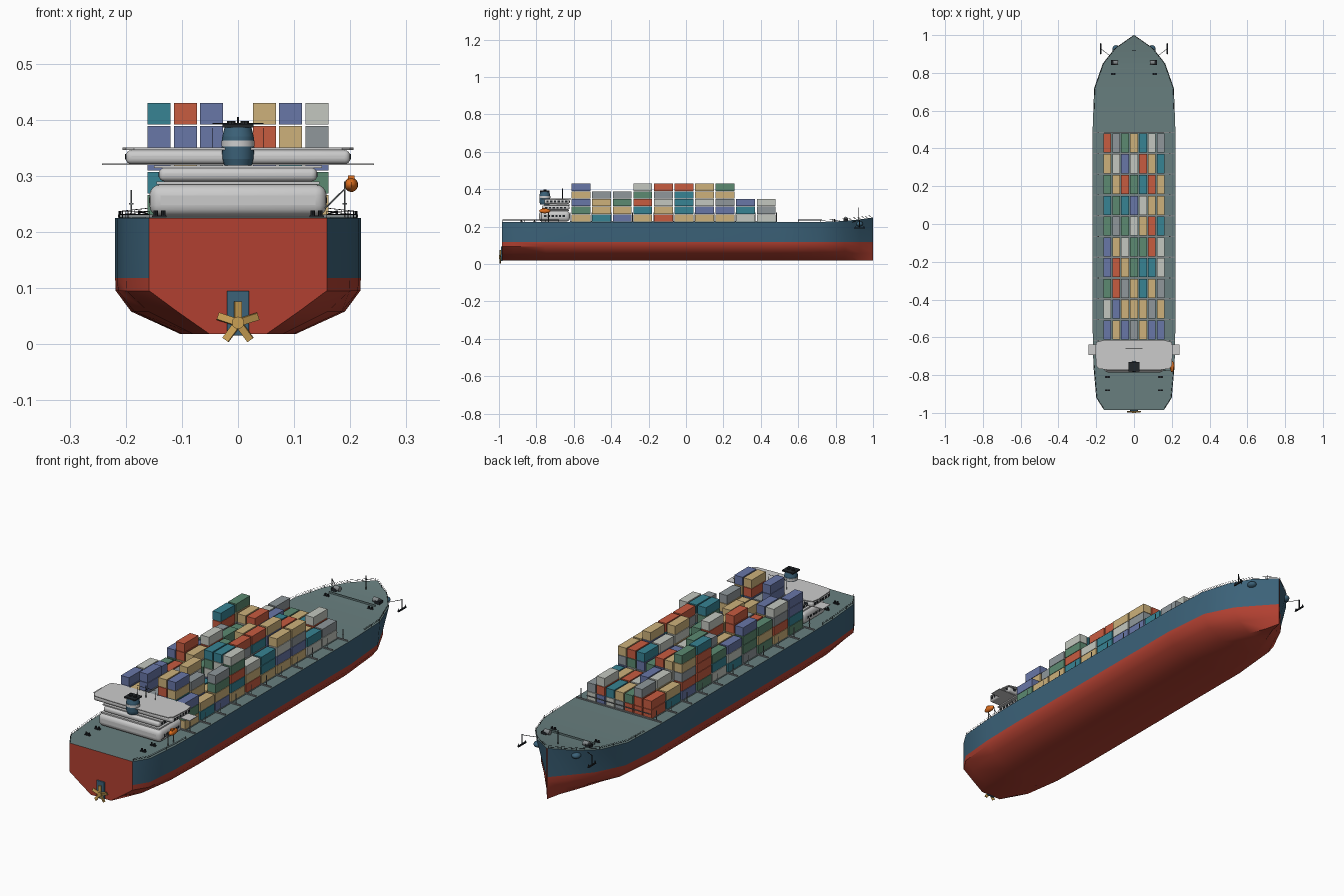
import bpy, bmesh, math, random
from mathutils import Vector, Matrix

if "Cube" in bpy.data.objects:
    bpy.data.objects.remove(bpy.data.objects["Cube"])

random.seed(7)
MATS = {}


def mat(name, r, g, b):
    m = bpy.data.materials.new(name)
    m.diffuse_color = tuple((c / 255) ** 2.2 for c in (r, g, b)) + (1,)
    m.use_nodes = True
    m.node_tree.nodes["Principled BSDF"].inputs["Base Color"].default_value = m.diffuse_color
    MATS[name] = m


for args in [("blue", 62, 98, 120), ("red", 176, 66, 52), ("deck", 104, 126, 126), ("white", 228, 230, 228),
             ("dark", 38, 42, 46), ("gold", 200, 158, 84), ("orange", 226, 112, 36), ("steel", 130, 136, 138),
             ("box_blue", 104, 118, 166), ("box_grey", 142, 150, 154), ("box_light", 194, 198, 190),
             ("box_green", 92, 136, 112), ("box_tan", 204, 176, 122), ("box_teal", 58, 130, 146),
             ("box_red", 198, 92, 66)]:
    mat(*args)


class Part:
    """Collects primitives into one object."""

    def __init__(self):
        self.bm = bmesh.new()

    def box(self, c, s):
        bmesh.ops.create_cube(self.bm, size=1, matrix=Matrix.Translation(c) @ Matrix.Diagonal((*s, 1)))
        return self

    def rod(self, a, b, r, n=6, r2=None):
        a, b = Vector(a), Vector(b)
        d = b - a
        m = Matrix.Translation((a + b) / 2) @ d.to_track_quat('Z', 'Y').to_matrix().to_4x4()
        bmesh.ops.create_cone(self.bm, cap_ends=True, segments=n, radius1=r, radius2=r if r2 is None else r2,
                              depth=d.length, matrix=m)
        return self

    def ball(self, c, s):
        bmesh.ops.create_uvsphere(self.bm, u_segments=16, v_segments=10, radius=1,
                                  matrix=Matrix.Translation(c) @ Matrix.Diagonal((*s, 1)))
        return self

    def done(self, name, *mats, bevel=0, smooth=False):
        me = bpy.data.meshes.new(name)
        self.bm.to_mesh(me)
        self.bm.free()
        ob = bpy.data.objects.new(name, me)
        bpy.context.collection.objects.link(ob)
        for m in mats:
            me.materials.append(MATS[m])
        if bevel:
            mod = ob.modifiers.new("round", 'BEVEL')
            mod.width, mod.segments = bevel, 4
        if smooth or bevel:
            bpy.context.view_layer.objects.active = ob
            ob.select_set(True)
            bpy.ops.object.shade_smooth_by_angle(angle=math.radians(35))
            ob.select_set(False)
        return ob


# Hull stations: y, deck half beam, waterline half beam, bilge factor, keel factor, deck z
ST = [(-.985, .159, .159, .68, .32, .225), (-.92, .2, .2, .8, .4, .225), (-.75, .215, .215, .86, .46, .225),
      (-.55, .219, .219, .87, .47, .225), (.5, .219, .219, .87, .47, .225), (.72, .211, .2, .85, .45, .225),
      (.85, .165, .135, .78, .35, .23), (.93, .102, .065, .7, .25, .239), (1.0, .002, .002, .6, .3, .249)]
hull = Part()
rings = []
for y, wd, ww, fb, fk, zd in ST:
    half = [(wd, zd), (ww, .118), (ww * .995, .095), (ww * fb, .058), (ww * fk, .018)]
    ring = half + [(-x, z) for x, z in reversed(half)]
    rings.append([hull.bm.verts.new((x, y, z)) for x, z in ring])
for a, b in zip(rings, rings[1:]):
    for i in range(10):
        j = (i + 1) % 10
        f = hull.bm.faces.new((a[i], a[j], b[j], b[i]))
        f.material_index = 2 if i == 9 else 0 if i in (0, 8) else 1
for r in (rings[0], rings[-1]):
    hull.bm.faces.new(r).material_index = 1
bmesh.ops.recalc_face_normals(hull.bm, faces=hull.bm.faces)
hull.done("hull", "blue", "red", "deck", smooth=True)


def edge(y):
    """Deck half beam and height at a given y."""
    for a, b in zip(ST, ST[1:]):
        if y <= b[0]:
            t = (y - a[0]) / (b[0] - a[0])
            return a[1] + t * (b[1] - a[1]), a[5] + t * (b[5] - a[5])
    return ST[-1][1], ST[-1][5]


# Rails along the bow and stern deck edges
rail = Part()
for ys in ([-.98, -.92, -.865, -.81, -.75, -.68], [.6, .66, .72, .785, .85, .89, .93, .965, .995]):
    for s in (-1, 1):
        pts = [Vector((s * max(edge(y)[0] - .004, 0), y, edge(y)[1])) for y in ys]
        for p in pts:
            rail.rod(p, p + Vector((0, 0, .012)), .0007, 4)
        for a, b in zip(pts, pts[1:]):
            for h in (.006, .012):
                rail.rod(a + Vector((0, 0, h)), b + Vector((0, 0, h)), .0006, 4)
rail.done("deck_rails", "dark")

# Container stacks, seven across in ten bays
colours = ["box_blue", "box_grey", "box_light", "box_green", "box_tan", "box_teal", "box_red"]
stacks = {c: Part() for c in colours}
for bay, top in enumerate([5, 4, 4, 5, 5, 5, 5, 5, 3, 3]):
    full = random.randrange(7)
    for col in range(7):
        tiers = top if col == full else max(2, top - random.choice([0, 1, 1, 2, 2]))
        for t in range(tiers):
            stacks[random.choice(colours)].box(
                ((col - 3) * .047, -.561 + bay * .11, .2465 + t * .041), (.041, .101, .039))
for c, p in stacks.items():
    p.done("containers_" + c[4:], c)

# Cross walkways and lashing posts between the bays
lash = Part()
for k in range(11):
    y = -.616 + k * .11
    lash.box((0, y, .2285), (.428, .006, .005))
    for s in (-1, 1):
        lash.rod((s * .19, y, .225), (s * .19, y, .275), .0015)
        lash.box((s * .19, y, .25), (.008, .003, .002))
lash.box((0, .486, .25), (.32, .002, .004))
lash.done("lashing_frames", "steel")
Part().box((0, -.066, .2255), (.33, 1.1, .003)).done("hatch_covers", "deck")

# Accommodation block: stacked rounded decks
Part().box((0, -.703, .256), (.316, .165, .057)).done("lower_house", "white", bevel=.02)
Part().box((0, -.7, .287), (.29, .15, .006)).done("middle_deck_plate", "white")
Part().box((0, -.697, .302), (.282, .148, .024)).done("middle_house", "white", bevel=.01)
Part().box((0, -.69, .316), (.3, .14, .005)).done("upper_deck_plate", "white")
Part().box((0, -.69, .333), (.4, .135, .025)).done("bridge", "white", bevel=.01)
Part().box((0, -.665, .3205), (.484, .055, .003)).done("bridge_wings", "white")
roof = Part()
outline = [(.2, -.625), (.206, -.66), (.2, -.75), (.185, -.768), (.1, -.772)]
pts = [(.16, -.615)] + outline + [(-x, y) for x, y in reversed(outline)] + [(-.16, -.615)]
f = roof.bm.faces.new([roof.bm.verts.new((x, y, .346)) for x, y in pts])
ext = bmesh.ops.extrude_face_region(roof.bm, geom=[f])
bmesh.ops.translate(roof.bm, vec=(0, 0, .004), verts=[v for v in ext['geom'] if isinstance(v, bmesh.types.BMVert)])
bmesh.ops.recalc_face_normals(roof.bm, faces=roof.bm.faces)
roof.done("bridge_roof", "white")

# Windows on the sides and the forward face
win = Part()
for hx, yc, yf, z, h, n in [(.158, -.703, -.6205, .256, .01, 6), (.141, -.697, -.623, .302, .008, 6),
                            (.2, -.69, -.6225, .334, .01, 6)]:
    for s in (-1, 1):
        for i in range(n):
            win.box((s * hx, yc + (i - (n - 1) / 2) * .02, z), (.002, .012, h))
    m = int(hx * 2 / .026) - 1
    for i in range(m):
        win.box(((i - (m - 1) / 2) * .026, yf, z), (.018, .002, h))
win.done("windows", "dark")


def lathe(name, prof, c, m):
    """Stacked cone rings from (radius, z) pairs."""
    p = Part()
    for (r1, z1), (r2, z2) in zip(prof, prof[1:]):
        p.rod((*c, z1), (*c, z2), r1, 20, r2)
    p.done(name, m, smooth=True)


# Funnel with a white band and dark cap
F = (0, -.755)
lathe("funnel", [(.024, .318), (.028, .33), (.029, .35), (.028, .37), (.024, .386)], F, "blue")
lathe("funnel_band", [(.0295, .352), (.0292, .363)], F, "white")
cap = Part().box((*F, .389), (.056, .05, .006))
for s in (-1, 1):
    cap.rod((s * .012, F[1], .39), (s * .012, F[1], .398), .008, 10)
cap.done("funnel_cap", "dark")

# Radar mast on the bridge roof
mast = Part().rod((0, -.66, .35), (0, -.66, .405), .002).rod((-.045, -.66, .393), (.045, -.66, .393), .001)
mast.rod((0, -.68, .385), (0, -.64, .385), .001)
for s in (-1, 1):
    mast.rod((s * .045, -.66, .35), (s * .045, -.66, .385), .0008)
mast.done("radar_mast", "dark")

# Lifeboat and davits on one side
Part().ball((.202, -.755, .284), (.012, .03, .013)).box((.202, -.762, .297), (.012, .016, .007)).done(
    "lifeboat", "orange", smooth=True)
dav = Part()
for y in (-.775, -.735):
    dav.rod((.155, y, .242), (.19, y, .276), .0015).rod((.19, y, .225), (.19, y, .29), .0015)
dav.done("lifeboat_davits", "steel")

# Bow gear: foremast, breakwater, winches, anchors and hawse plates
Part().rod((0, .92, .235), (0, .92, .302), .0015).box((0, .92, .285), (.02, .002, .002)).done("foremast", "dark")
Part().box((0, .822, .232), (.23, .004, .009)).done("breakwater", "deck")
for s, side in ((-1, "left"), (1, "right")):
    Part().box((s * .11, .855, .236), (.024, .024, .014)).done("winch_base_" + side, "dark")
    Part().rod((s * .085, .855, .242), (s * .112, .855, .242), .011, 14).done("winch_drum_" + side, "steel",
                                                                           smooth=True)
    Part().ball((s * .095, .925, .215), (.02, .022, .014)).done("hawse_plate_" + side, "blue", smooth=True)
    a = Part().rod((s * .12, .885, .222), (s * .176, .928, .236), .0013)
    a.rod((s * .176, .928, .238), (s * .176, .928, .192), .0025).box((s * .176, .928, .192), (.006, .054, .006))
    for e in (-1, 1):
        a.rod((s * .176, .928 + e * .026, .19), (s * .176, .928 + e * .022, .204), .004, 6, .001)
    a.done("anchor_" + side, "dark")

# Mooring bollards in pairs
boll = Part()
for x, y in ((.11, .795), (.14, -.81), (.14, -.88)):
    for s in (-1, 1):
        boll.box((s * x, y, .2275), (.026, .01, .004))
        for e in (-1, 1):
            boll.rod((s * x + e * .007, y, .226), (s * x + e * .007, y, .238), .004, 8)
boll.done("bollards", "dark")

# Rudder and five-bladed propeller at the transom
Part().box((0, -.986, .055), (.04, .008, .08)).done("rudder", "blue", bevel=.002)
prop = Part().rod((0, -1, .038), (0, -.98, .038), .011, 12)
for k in range(5):
    a = math.radians(90 + 72 * k)
    d = Vector((math.cos(a), 0, math.sin(a)))
    m = (Matrix.Translation(Vector((0, -.993, .038)) + d * .022) @ Matrix.Rotation(-a, 4, 'Y')
         @ Matrix.Rotation(.3, 4, 'X') @ Matrix.Diagonal((.032, .005, .013, 1)))
    bmesh.ops.create_cube(prop.bm, size=1, matrix=m)
prop.done("propeller", "gold")
